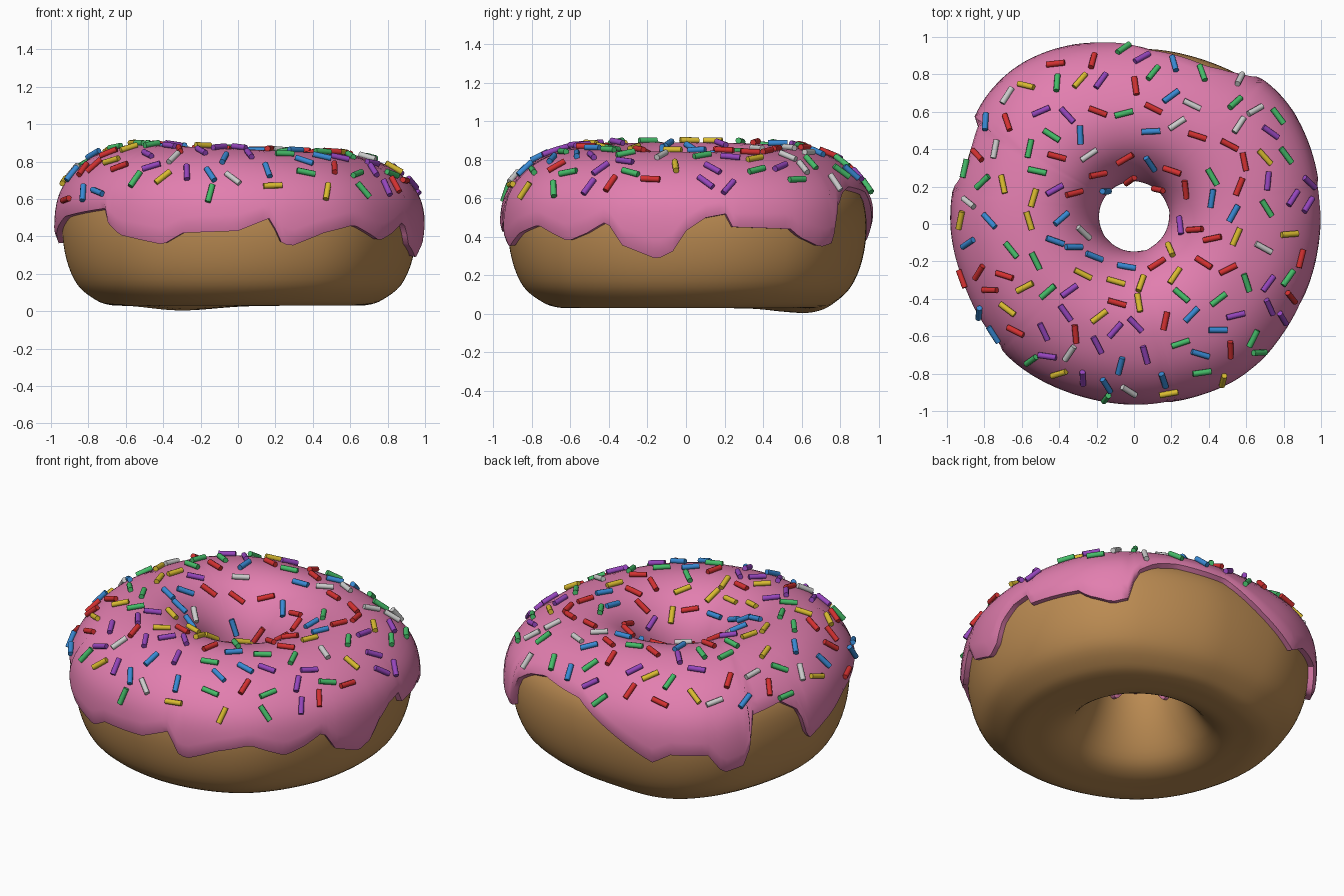
import bpy, bmesh, math, random
from mathutils import Vector, Matrix
from mathutils.bvhtree import BVHTree

if "Cube" in bpy.data.objects:
    bpy.data.objects.remove(bpy.data.objects["Cube"])

random.seed(7)
COLS = 180

# dough cross-section (radius, height): underside, up the hole, over the crest, down the outside
PROFILE = [(.6, .03), (.48, .04), (.38, .1), (.29, .25), (.235, .42), (.235, .55), (.28, .67),
           (.38, .775), (.5, .82), (.63, .812), (.78, .75), (.9, .62), (.932, .46), (.91, .28),
           (.85, .14), (.755, .06), (.68, .033)]
# uneven outline of the ring (degrees, radius)
OUTLINE = [(0, .99), (25, 1.025), (42, 1.045), (65, .99), (95, .97), (119, 1.035), (132, 1.05),
           (142, 1.035), (159, .985), (178, .98), (197, .965), (218, .975), (232, .975), (250, .96),
           (270, .962), (285, .97), (309, 1.0), (325, .98), (343, .985)]
# height of the dripping icing edge (degrees, z)
DRIPS = [(0, .43), (6, .5), (12, .52), (14, .45), (32, .44), (35, .4), (43, .35), (48, .37), (51, .55),
         (57, .62), (65, .65), (84, .62), (100, .48), (114, .36), (120, .42), (132, .42), (137, .3),
         (145, .33), (148, .6), (160, .62), (167, .55), (171, .36), (180, .42), (195, .5), (222, .54),
         (224, .47), (229, .41), (245, .36), (252, .42), (270, .43), (281, .5), (283, .38), (287, .35),
         (298, .42), (309, .46), (321, .38), (328, .42), (335, .48), (340, .36), (351, .29), (356, .33)]


def periodic(table, deg):
    pts = table + [(table[0][0] + 360, table[0][1])]
    for (a, u), (b, v) in zip(pts, pts[1:]):
        if a <= deg <= b:
            return u + (v - u) * (deg - a) / (b - a)
    return table[0][1]


def outline(deg):
    """Outline radius, softened so the wall has no creases."""
    return sum(periodic(OUTLINE, (deg + k) % 360) for k in (-8, -4, 0, 4, 8)) / 5


def catmull(t):
    n = len(PROFILE)
    i, f = int(math.floor(t)), t - math.floor(t)
    p = [Vector(PROFILE[(i + k) % n]) for k in (-1, 0, 1, 2)]
    return .5 * (2 * p[1] + (p[2] - p[0]) * f + (2 * p[0] - 5 * p[1] + 4 * p[2] - p[3]) * f * f
                 + (3 * p[1] - p[0] - 3 * p[2] + p[3]) * f ** 3)


def find_t(z, lo, hi):
    """Profile parameter at height z between lo and hi."""
    rising = catmull(hi).y > catmull(lo).y
    for _ in range(30):
        mid = (lo + hi) / 2
        if (catmull(mid).y < z) == rising:
            lo = mid
        else:
            hi = mid
    return lo


def surface(deg, t, off=0.0):
    """Point on the ring, pushed out along the profile normal by off."""
    tan = (catmull(t + .02) - catmull(t - .02)).normalized()
    r, z = catmull(t) + Vector((-tan.y, tan.x)) * off
    a = math.radians(deg)
    s = (outline(deg) - .04) / .93
    w = min(max((r - .25) / .6, 0), 1)
    r *= 1 + (s - 1) * w
    x, y = r * math.cos(a), r * math.sin(a) + .04 * (1 - w)
    if z > .45:
        z += (z - .45) / .4 * .024 * math.cos(a - math.radians(185))
    if z < .3:
        z -= .028 * math.exp(-((x + .3) ** 2 + (y - .62) ** 2) / .06) * (1 - z / .3)
    return Vector((x, y, z))


def material(name, color):
    m = bpy.data.materials.new(name)
    m.diffuse_color = (*color, 1)
    m.use_nodes = True
    m.node_tree.nodes["Principled BSDF"].inputs["Base Color"].default_value = m.diffuse_color
    return m


def finish(bm, name, color, angle):
    bmesh.ops.recalc_face_normals(bm, faces=bm.faces)
    me = bpy.data.meshes.new(name)
    bm.to_mesh(me)
    me.materials.append(material(name, color))
    ob = bpy.data.objects.new(name, me)
    bpy.context.collection.objects.link(ob)
    bpy.ops.object.select_all(action='DESELECT')
    ob.select_set(True)
    bpy.context.view_layer.objects.active = ob
    bpy.ops.object.shade_smooth_by_angle(angle=math.radians(angle))
    return ob


def ring(loops):
    """Skin closed cross-section loops into a closed ring."""
    bm = bmesh.new()
    vs = [[bm.verts.new(p) for p in loop] for loop in loops]
    n = len(vs[0])
    for i in range(len(vs)):
        a, b = vs[i], vs[(i + 1) % len(vs)]
        for j in range(n):
            bm.faces.new((a[j], b[j], b[(j + 1) % n], a[(j + 1) % n]))
    return bm


degs = [360 * i / COLS for i in range(COLS)]

# dough
steps = [k / 4 for k in range(len(PROFILE) * 4)]
finish(ring([[surface(d, t) for t in steps] for d in degs]), "dough", (.5, .26, .085), 60)

# icing: shell over the upper part of the dough with a dripping edge
ROWS = 36
loops = []
for d in degs:
    a = math.radians(d)
    inner = .44 + .04 * math.sin(5 * a + 1) + .03 * math.sin(9 * a)
    t0 = find_t(inner, 3, 8)
    t1 = find_t(periodic(DRIPS, d), 8.2, 14)
    ts = [t0 + (t1 - t0) * k / ROWS for k in range(ROWS + 1)]
    top = [surface(d, t, .03 if k in (0, ROWS) else .042) for k, t in enumerate(ts)]
    under = [surface(d, t, -.004) for t in reversed(ts)]
    loops.append(top + under)
icing_bm = ring(loops)
finish(icing_bm, "icing", (.76, .21, .43), 45)
bvh = BVHTree.FromBMesh(icing_bm)

# sprinkles: scattered octagonal rods lying on the icing
COLORS = {"red": (.65, .03, .03), "green": (.06, .5, .14), "blue": (.04, .25, .65),
          "yellow": (.7, .5, .03), "purple": (.3, .06, .5), "white": (.8, .8, .78)}
names = list(COLORS)
rods = {n: bmesh.new() for n in names}
placed = []
for _ in range(6000):
    if len(placed) >= 145:
        break
    r, a = math.sqrt(random.uniform(.055, .92)), random.uniform(0, math.tau)
    hit, nor, _i, _d = bvh.ray_cast(Vector((r * math.cos(a), r * math.sin(a), 3)), Vector((0, 0, -1)))
    if hit is None or hit.z < .52 or abs(nor.z) < .15:
        continue
    if nor.z < 0:
        nor = -nor
    if any((hit - p).length < .11 for p in placed):
        continue
    placed.append(hit)
    along = nor.orthogonal().normalized()
    along.rotate(Matrix.Rotation(random.uniform(0, math.pi), 3, nor))
    side = nor.cross(along)
    m = Matrix((side, nor, along)).transposed().to_4x4()
    m.translation = hit + nor * .011
    name = "red" if r < .48 and random.random() < .2 else random.choice(names)
    bmesh.ops.create_cone(rods[name], cap_ends=True, segments=8, radius1=.016, radius2=.016,
                          depth=.1, matrix=m)
for n in names:
    finish(rods[n], n + "_sprinkles", COLORS[n], 50)
